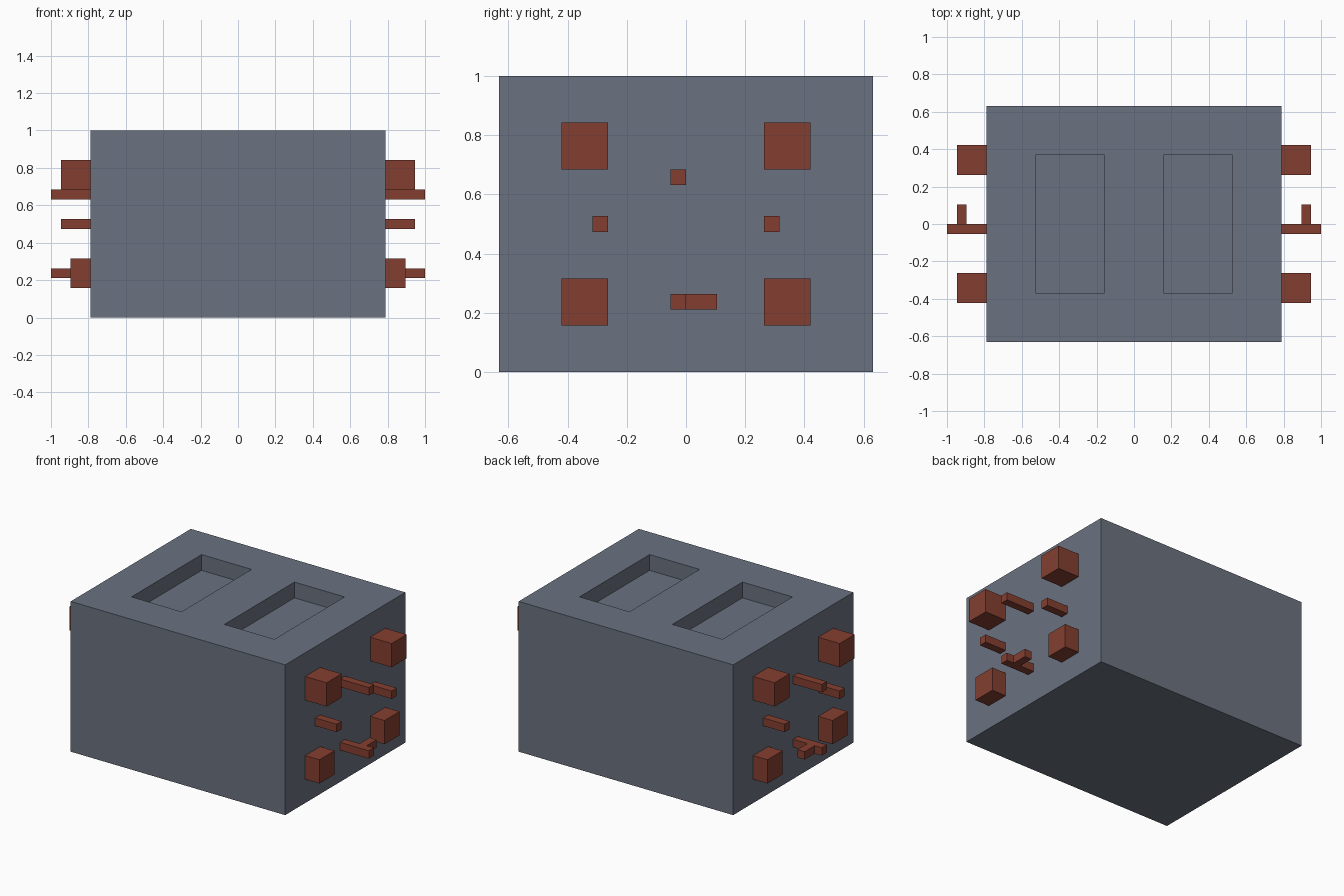
import bpy
import bmesh
from mathutils import Vector

if "Cube" in bpy.data.objects:
    bpy.data.objects.remove(bpy.data.objects["Cube"], do_unlink=True)

U = 1 / 19  # building module: the block is 30 x 24 x 19 modules


def material(name, rgb):
    """Flat material from 0-255 sRGB values."""
    linear = [((c / 255 + 0.055) / 1.055) ** 2.4 for c in rgb] + [1]
    mat = bpy.data.materials.new(name)
    mat.use_nodes = True
    mat.diffuse_color = linear
    bsdf = mat.node_tree.nodes["Principled BSDF"]
    bsdf.inputs["Base Color"].default_value = linear
    bsdf.inputs["Roughness"].default_value = 0.8
    return mat


def add_box(bm, x, y, z):
    """Add a box from (min, max) module ranges."""
    made = bmesh.ops.create_cube(bm, size=1)["verts"]
    for v in made:
        v.co = Vector([(a + b) / 2 + c * (b - a) for (a, b), c in zip((x, y, z), v.co)]) * U


def finish(bm, name, mat):
    mesh = bpy.data.meshes.new(name)
    bmesh.ops.recalc_face_normals(bm, faces=bm.faces)
    bm.to_mesh(mesh)
    bm.free()
    mesh.materials.append(mat)
    obj = bpy.data.objects.new(name, mesh)
    bpy.context.collection.objects.link(obj)
    return obj


slate = material("slate grey", (107, 114, 128))
rust = material("rust red", (132, 63, 48))

# Main block, with its top face cut along the pocket outlines
bm = bmesh.new()
add_box(bm, (-15, 15), (-12, 12), (0, 19))
cuts = [(0, p) for p in (-10, -3, 3, 10)] + [(1, p) for p in (-7, 7)]
for axis, pos in cuts:
    top = [f for f in bm.faces if f.normal.z > 0.9 or f.calc_center_median().z > 18.9 * U]
    geom = top + list({e for f in top for e in f.edges}) + list({v for f in top for v in f.verts})
    normal = Vector((axis == 0, axis == 1, 0))
    bmesh.ops.bisect_plane(bm, geom=geom, plane_co=normal * pos * U, plane_no=normal)

# Two pockets sunk into the top
for side in (-1, 1):
    centre = Vector((side * 6.5, 0, 19)) * U
    floor = min(bm.faces, key=lambda f: (f.calc_center_median() - centre).length)
    made = bmesh.ops.extrude_face_region(bm, geom=[floor])["geom"]
    verts = [g for g in made if isinstance(g, bmesh.types.BMVert)]
    bmesh.ops.translate(bm, verts=verts, vec=(0, 0, -2 * U))
    if floor.is_valid:
        bmesh.ops.delete(bm, geom=[floor], context='FACES_ONLY')
finish(bm, "main_block", slate)

# Side fittings: name, x, y and z ranges in modules on the +x side
fittings = [
    ("upper_front_block", (15, 18), (-8, -5), (13, 16)),
    ("upper_back_block", (15, 18), (5, 8), (13, 16)),
    ("lower_front_block", (15, 17), (-8, -5), (3, 6)),
    ("lower_back_block", (15, 17), (5, 8), (3, 6)),
    ("middle_front_peg", (15, 18), (-6, -5), (9, 10)),
    ("middle_back_peg", (15, 18), (5, 6), (9, 10)),
    ("upper_centre_peg", (15, 19), (-1, 0), (12, 13)),
    ("lower_centre_peg", (15, 19), (-1, 0), (4, 5)),
    ("lower_peg_tab", (17, 18), (0, 2), (4, 5)),
]
for name, x, y, z in fittings:
    for label, xr in (("left", x), ("right", (-x[1], -x[0]))):
        bm = bmesh.new()
        add_box(bm, xr, y, z)
        finish(bm, f"{label}_{name}", rust)
